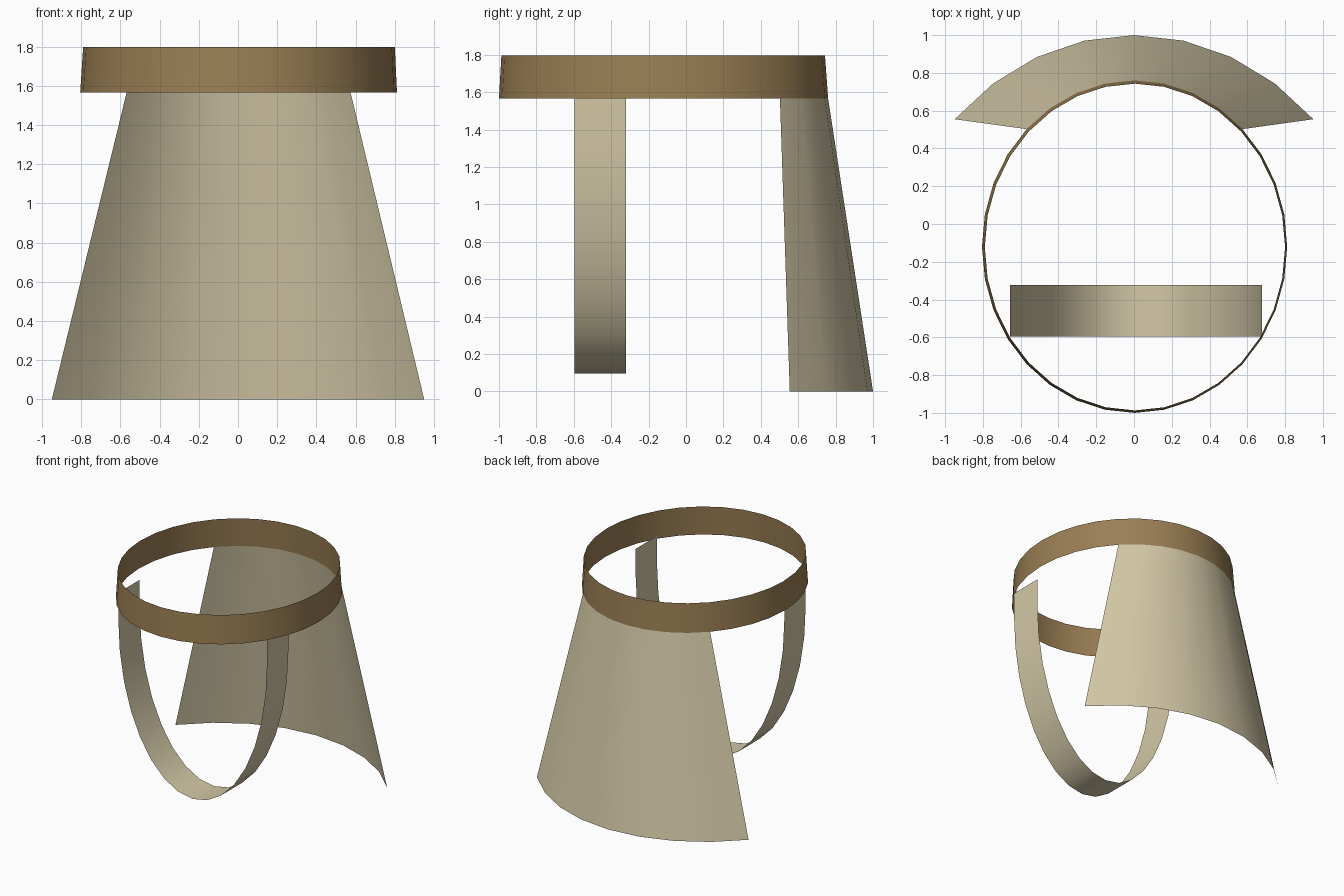
import bpy, math

if "Cube" in bpy.data.objects:
    bpy.data.objects.remove(bpy.data.objects["Cube"])


def material(name, rgb):
    m = bpy.data.materials.new(name)
    m.diffuse_color = (*rgb, 1)
    m.use_nodes = True
    m.node_tree.nodes["Principled BSDF"].inputs["Base Color"].default_value = m.diffuse_color
    return m


def sheet(name, rows, mat, closed=False):
    """Skin two equal rows of points into a thin smooth sheet."""
    a, b = rows
    n = len(a)
    faces = [(i, (i + 1) % n, n + (i + 1) % n, n + i)
             for i in range(n if closed else n - 1)]
    me = bpy.data.meshes.new(name)
    me.from_pydata(a + b, [], faces)
    me.materials.append(mat)
    me.polygons.foreach_set("use_smooth", [True] * len(faces))
    me.update()
    ob = bpy.data.objects.new(name, me)
    bpy.context.scene.collection.objects.link(ob)
    return ob


def arc(cx, cy, rx, ry, z, first, last):
    """Points on a horizontal ellipse in 1/32 turn steps."""
    return [(cx + rx * math.cos(math.tau * i / 32),
             cy + ry * math.sin(math.tau * i / 32), z)
            for i in range(first, last + 1)]


leather = material("brown leather", (0.325, 0.212, 0.089))
cloth = material("tan cloth", (0.658, 0.584, 0.386))

# Head band: slightly tapered 32-sided oval ring
lower = (0.003, -0.12, 0.808, 0.88, 1.565)
upper = (0.005, -0.122, 0.795, 0.865, 1.797)
sheet("head_band", (arc(*lower, 0, 31), arc(*upper, 0, 31)), leather, closed=True)

# Neck flap: flares from the back quarter of the band to the ground
sheet("neck_flap", (arc(0, -0.52, 1.343, 1.52, 0, 4, 12), arc(*lower, 4, 12)), cloth)

# Chin strap: half ellipse with short straight ends tucked inside the band
cx, cz, rx, rz, top = 0.01, 1.37, 0.667, 1.275, 1.59
loop = [(cx - rx, top)]
loop += [(cx - rx * math.cos(math.pi * i / 16), cz - rz * math.sin(math.pi * i / 16))
         for i in range(17)]
loop += [(cx + rx, top)]
sheet("chin_strap", ([(x, -0.595, z) for x, z in loop],
                     [(x, -0.322, z) for x, z in reversed(loop)][::-1]), cloth)

# Point the strap faces outward
me = bpy.data.objects["chin_strap"].data
if me.polygons[len(me.polygons) // 2].normal.z > 0:
    me.flip_normals()
